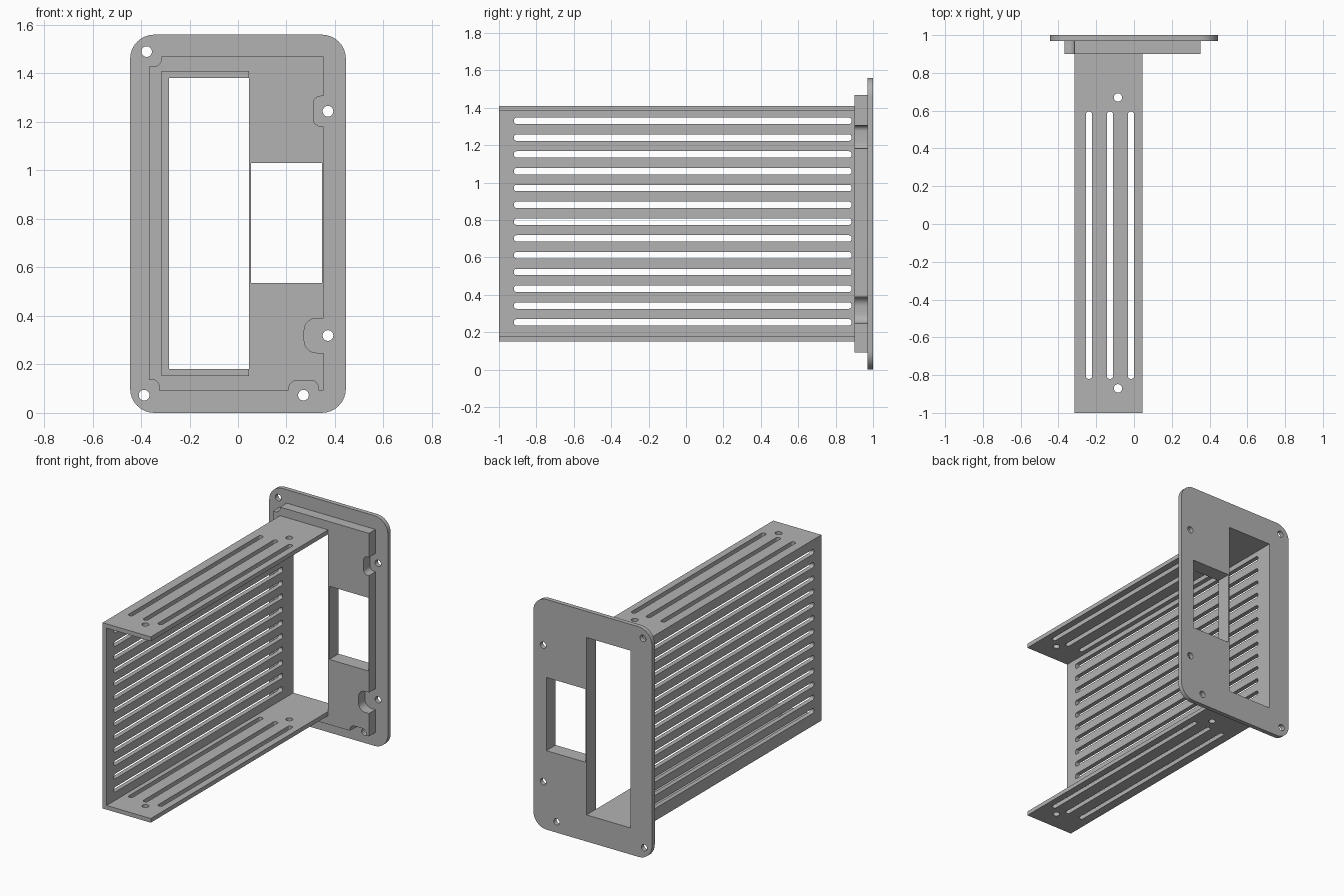
import bpy, bmesh, math
from mathutils import Matrix, Vector

if "Cube" in bpy.data.objects:
    bpy.data.objects.remove(bpy.data.objects["Cube"], do_unlink=True)

GREY = (0.448, 0.448, 0.448, 1)
mat = bpy.data.materials.new("plain grey")
mat.use_nodes = True
mat.diffuse_color = GREY
mat.node_tree.nodes["Principled BSDF"].inputs["Base Color"].default_value = GREY


def rounded(corners, steps=8):
    """Outline from (u, v, radius) corners, each filleted by its radius."""
    out = []
    for i, (u, v, r) in enumerate(corners):
        p = Vector((u, v))
        if r == 0:
            out.append(p)
            continue
        a = (Vector(corners[i - 1][:2]) - p).normalized()
        b = (Vector(corners[(i + 1) % len(corners)][:2]) - p).normalized()
        centre = p + (a + b) * r          # all corners are right angles
        for k in range(steps + 1):
            t = k / steps * math.pi / 2
            out.append(centre - b * r * math.cos(t) - a * r * math.sin(t))
    return out


def rect(u0, u1, v0, v1, r=0.0):
    return rounded([(u0, v0, r), (u1, v0, r), (u1, v1, r), (u0, v1, r)])


def hole(u, v, r=0.022, n=32):
    return [Vector((u + r * math.cos(2 * math.pi * k / n),
                    v + r * math.sin(2 * math.pi * k / n))) for k in range(n)]


def panel(name, loops, lo, hi, axes):
    """Flat sheet: first loop is the outline, the rest are cut-outs."""
    curve = bpy.data.curves.new(name + "_profile", "CURVE")
    curve.dimensions = "2D"
    curve.fill_mode = "BOTH"
    curve.extrude = (hi - lo) / 2
    for loop in loops:
        s = curve.splines.new("POLY")
        s.points.add(len(loop) - 1)
        for pt, p in zip(s.points, loop):
            pt.co = (p.x, p.y, 0, 1)
        s.use_cyclic_u = True
    helper = bpy.data.objects.new(name + "_profile", curve)
    bpy.context.collection.objects.link(helper)
    bpy.context.view_layer.update()
    dg = bpy.context.evaluated_depsgraph_get()
    mesh = bpy.data.meshes.new_from_object(helper.evaluated_get(dg))
    bpy.data.objects.remove(helper, do_unlink=True)

    # Place the sheet: local u, v and thickness map to the given world axes
    u, v, w = (Vector(a) for a in axes)
    turn = Matrix((u, v, w)).transposed().to_4x4()
    mesh.transform(turn @ Matrix.Translation((0, 0, (lo + hi) / 2)))
    bm = bmesh.new()
    bm.from_mesh(mesh)
    bmesh.ops.remove_doubles(bm, verts=bm.verts, dist=1e-5)
    bmesh.ops.recalc_face_normals(bm, faces=bm.faces)
    bm.to_mesh(mesh)
    bm.free()
    mesh.materials.clear()
    mesh.materials.append(mat)
    mesh.name = name
    ob = bpy.data.objects.new(name, mesh)
    bpy.context.collection.objects.link(ob)
    bpy.ops.object.select_all(action="DESELECT")
    ob.select_set(True)
    bpy.context.view_layer.objects.active = ob
    bpy.ops.object.shade_smooth_by_angle(angle=math.radians(30))
    return ob


X, Y, Z = (1, 0, 0), (0, 1, 0), (0, 0, 1)
UPRIGHT, SIDE, FLAT = (X, Z, Y), (Y, Z, X), (X, Y, Z)

# Openings shared by the face plate and the raised step behind it
openings = [rect(-0.285, 0.046, 0.18, 1.382),
            rect(0.0545, 0.347, 0.535, 1.031)]

# Face plate with rounded corners and screw holes
screws = [(-0.377, 1.49), (0.371, 1.244), (0.371, 0.319),
          (-0.387, 0.073), (0.27, 0.073)]
panel("face_plate",
      [rect(-0.445, 0.445, 0, 1.56, 0.1)] + openings + [hole(*s) for s in screws],
      0.97, 1.0, UPRIGHT)

# Raised step, notched around every screw
L, R, B, T = -0.367, 0.352, 0.093, 1.469
step = [
    (L, 0.136, 0), (-0.326, 0.136, 0.025), (-0.326, B, 0),
    (0.209, B, 0), (0.209, 0.134, 0.035), (0.331, 0.134, 0.03), (0.331, B, 0),
    (R, B, 0),
    (R, 0.248, 0), (0.273, 0.248, 0.05), (0.273, 0.39, 0.05), (R, 0.39, 0),
    (R, 1.182, 0), (0.311, 1.182, 0.03), (0.311, 1.306, 0.03), (R, 1.306, 0),
    (R, T, 0),
    (-0.315, T, 0), (-0.315, 1.428, 0.035), (L, 1.428, 0),
]
panel("raised_step", [rounded(step)] + openings, 0.9, 0.97, UPRIGHT)

# Side wall with long horizontal vent slots
slots = [rect(-0.92, 0.885, z - 0.017, z + 0.017, 0.014)
         for z in (0.253 + 0.0898 * i for i in range(13))]
panel("side_wall", [rect(-1, 0.9, 0.152, 1.411)] + slots, -0.315, -0.285, SIDE)

# Top and bottom shelves with vent slots and two mounting holes
vents = [rect(x - 0.016, x + 0.016, -0.82, 0.595, 0.014)
         for x in (-0.238, -0.127, -0.016)]
mounts = [hole(-0.085, y) for y in (-0.87, 0.67)]
for name, lo, hi in (("bottom_shelf", 0.152, 0.18), ("top_shelf", 1.382, 1.411)):
    panel(name, [rect(-0.285, 0.046, -1, 0.9)] + vents + mounts, lo, hi, FLAT)
